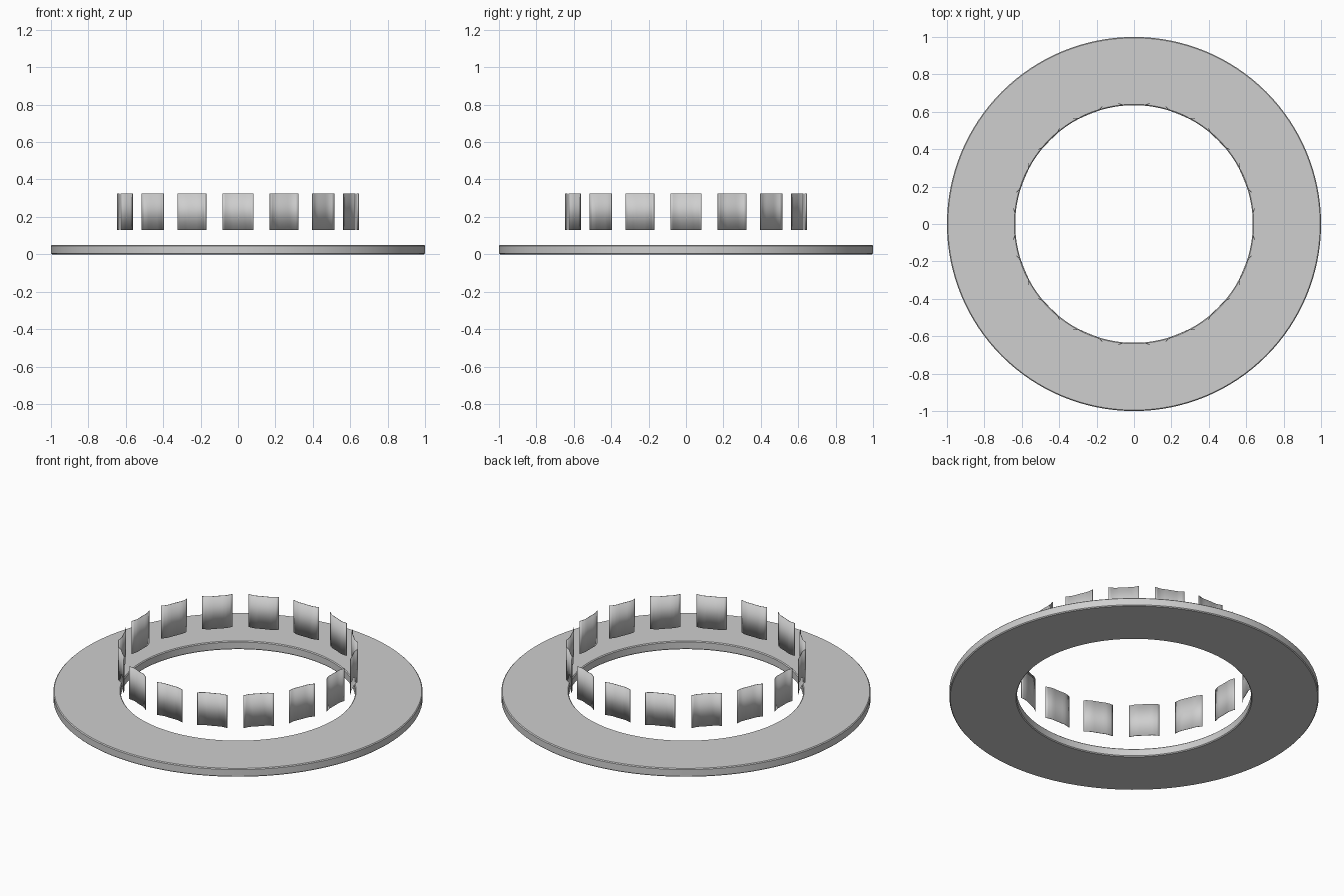
import bpy
import bmesh
import math
from mathutils import Matrix, Vector

if "Cube" in bpy.data.objects:
    bpy.data.objects.remove(bpy.data.objects["Cube"], do_unlink=True)

TABS = 16
OUTER, INNER, THICK, BEVEL = 1.0, 0.635, 0.05, 0.005
TAB_BOTTOM, TAB_TOP = 0.13, 0.325

grey = bpy.data.materials.new("light_grey")
grey.use_nodes = True
colour = (0.62, 0.62, 0.62, 1)
grey.diffuse_color = colour
grey.node_tree.nodes["Principled BSDF"].inputs["Base Color"].default_value = colour


def finish(bm, name):
    """Turn a bmesh into a smooth-shaded object with sharp edges kept."""
    bmesh.ops.recalc_face_normals(bm, faces=bm.faces)
    mesh = bpy.data.meshes.new(name)
    bm.to_mesh(mesh)
    bm.free()
    mesh.materials.append(grey)
    obj = bpy.data.objects.new(name, mesh)
    bpy.context.collection.objects.link(obj)
    bpy.ops.object.select_all(action="DESELECT")
    obj.select_set(True)
    bpy.context.view_layer.objects.active = obj
    bpy.ops.object.shade_smooth_by_angle(angle=math.radians(25))
    return obj


# Flat base ring: a chamfered rectangle spun around z
bm = bmesh.new()
b = BEVEL
profile = [(INNER, b), (INNER + b, 0), (OUTER - b, 0), (OUTER, b),
           (OUTER, THICK - b), (OUTER - b, THICK), (INNER + b, THICK), (INNER, THICK - b)]
verts = [bm.verts.new((r, 0, z)) for r, z in profile]
edges = [bm.edges.new((verts[i - 1], verts[i])) for i in range(len(verts))]
bmesh.ops.spin(bm, geom=verts + edges, cent=(0, 0, 0), axis=(0, 0, 1),
               angle=math.tau, steps=128, use_merge=True)
bmesh.ops.remove_doubles(bm, verts=bm.verts, dist=0.0005)
finish(bm, "base_ring")

# Thin spring tabs: middle follows the bore, both ends flare outward
half = [(0, 0.635), (0.025, 0.6345), (0.042, 0.634), (0.055, 0.636),
        (0.069, 0.640), (0.083, 0.645)]
outline = [(-x, y) for x, y in reversed(half[1:])] + half
for i in range(TABS):
    turn = Matrix.Rotation(math.tau * i / TABS, 3, "Z")
    bm = bmesh.new()
    low, high = [[bm.verts.new(turn @ Vector((x, y, z))) for x, y in outline]
                 for z in (TAB_BOTTOM, TAB_TOP)]
    for j in range(len(outline) - 1):
        bm.faces.new((low[j], low[j + 1], high[j + 1], high[j]))
    tab = finish(bm, f"spring_tab_{i + 1}")
    shell = tab.modifiers.new("sheet_thickness", "SOLIDIFY")
    shell.thickness = 0.003
    shell.offset = 0
